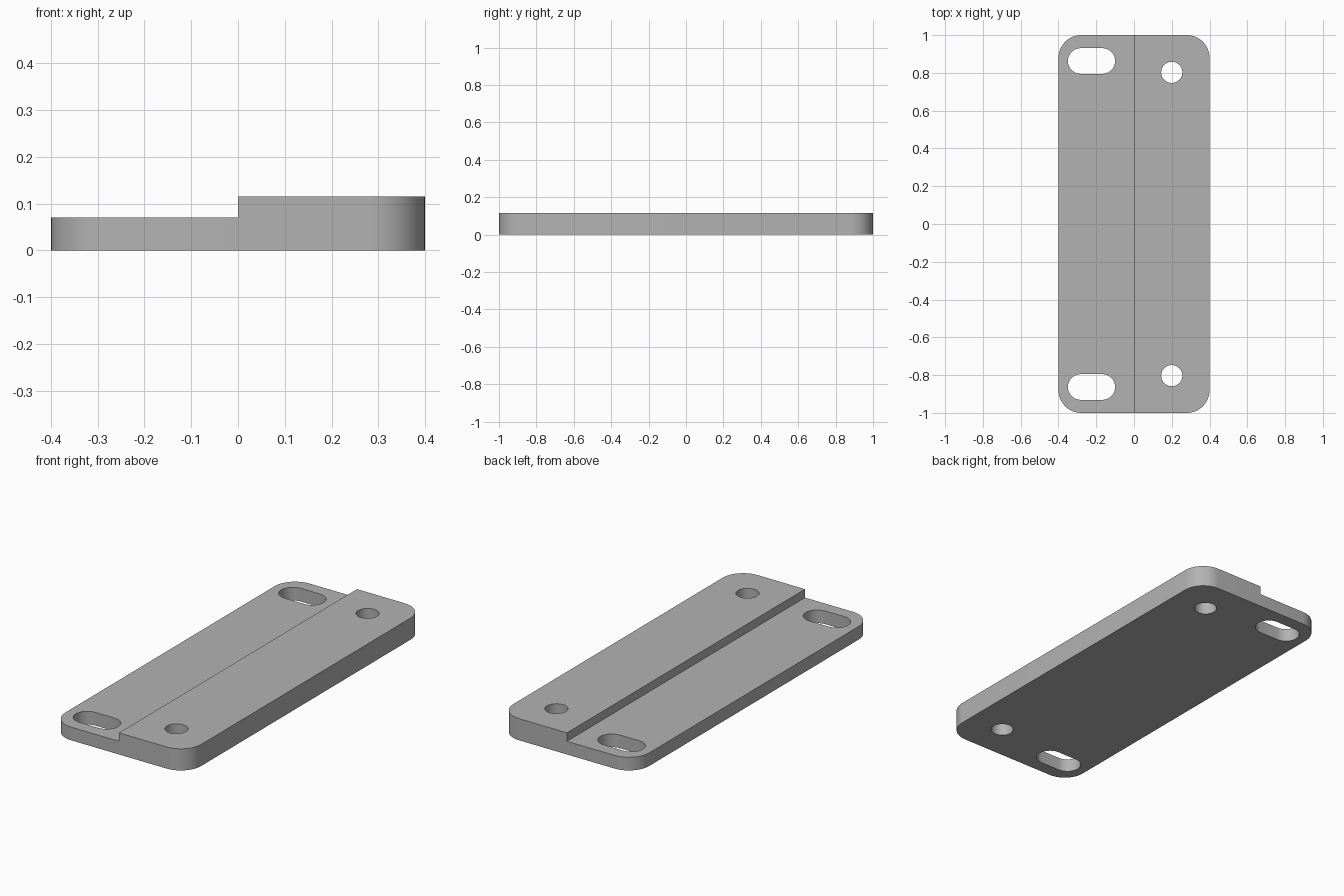
import bpy, bmesh, math
from mathutils import Vector

default = bpy.data.objects.get("Cube")
if default:
    bpy.data.objects.remove(default, do_unlink=True)

LENGTH, WIDTH = 2.0, 0.8
HIGH, LOW = 0.115, 0.07
CORNER = 0.12

grey = bpy.data.materials.new("plain grey")
grey.use_nodes = True
colour = (0.45, 0.45, 0.45, 1)
grey.diffuse_color = colour
grey.node_tree.nodes["Principled BSDF"].inputs["Base Color"].default_value = colour


def rounded_outline(cx, cy, w, d, r, steps):
    """Outline of a rounded rectangle; a slot or circle when r is half its side."""
    points = []
    for i, (sx, sy) in enumerate([(1, 1), (-1, 1), (-1, -1), (1, -1)]):
        for k in range(steps + 1):
            a = math.pi / 2 * (i + k / steps)
            points.append(Vector((cx + sx * (w / 2 - r) + r * math.cos(a),
                                  cy + sy * (d / 2 - r) + r * math.sin(a), 0)))
    return points


def prism(name, outline, z0, z1):
    bm = bmesh.new()
    verts = [bm.verts.new((p.x, p.y, z0)) for p in outline]
    bmesh.ops.remove_doubles(bm, verts=verts, dist=1e-5)
    bm.verts.ensure_lookup_table()
    base = bm.faces.new(bm.verts[:])
    top = bmesh.ops.extrude_face_region(bm, geom=[base])["geom"]
    bmesh.ops.translate(bm, vec=(0, 0, z1 - z0),
                        verts=[v for v in top if isinstance(v, bmesh.types.BMVert)])
    bmesh.ops.recalc_face_normals(bm, faces=bm.faces)
    mesh = bpy.data.meshes.new(name)
    bm.to_mesh(mesh)
    bm.free()
    mesh.materials.append(grey)
    obj = bpy.data.objects.new(name, mesh)
    bpy.context.collection.objects.link(obj)
    return obj


# Plate with rounded corners
plate = prism("stepped_plate",
              rounded_outline(0, 0, WIDTH, LENGTH, CORNER, 12), 0, HIGH)

# Cutters: the lowered right half, then a slot and a round hole at each end
step = [Vector((x, y, 0)) for x, y in [(-1, -2), (0, -2), (0, 2), (-1, 2)]]
cutters = [prism("step_cutter", step, LOW, 1)]
for end, shift in (("front", -1), ("back", 1)):
    slot = rounded_outline(-0.225, shift * 0.863, 0.25, 0.136, 0.068, 10)
    hole = rounded_outline(0.2, shift * 0.803, 0.112, 0.112, 0.056, 10)
    cutters.append(prism(end + "_slot_cutter", slot, -1, 1))
    cutters.append(prism(end + "_hole_cutter", hole, -1, 1))

bpy.ops.object.select_all(action='DESELECT')
plate.select_set(True)
bpy.context.view_layer.objects.active = plate
for cutter in cutters:
    cutter.hide_render = True
    mod = plate.modifiers.new(cutter.name, 'BOOLEAN')
    mod.operation = 'DIFFERENCE'
    mod.solver = 'EXACT'
    mod.object = cutter
    bpy.ops.object.modifier_apply(modifier=mod.name)
    bpy.data.objects.remove(cutter, do_unlink=True)

# Smooth walls with crisp edges
bpy.ops.object.shade_smooth_by_angle(angle=math.radians(30))
